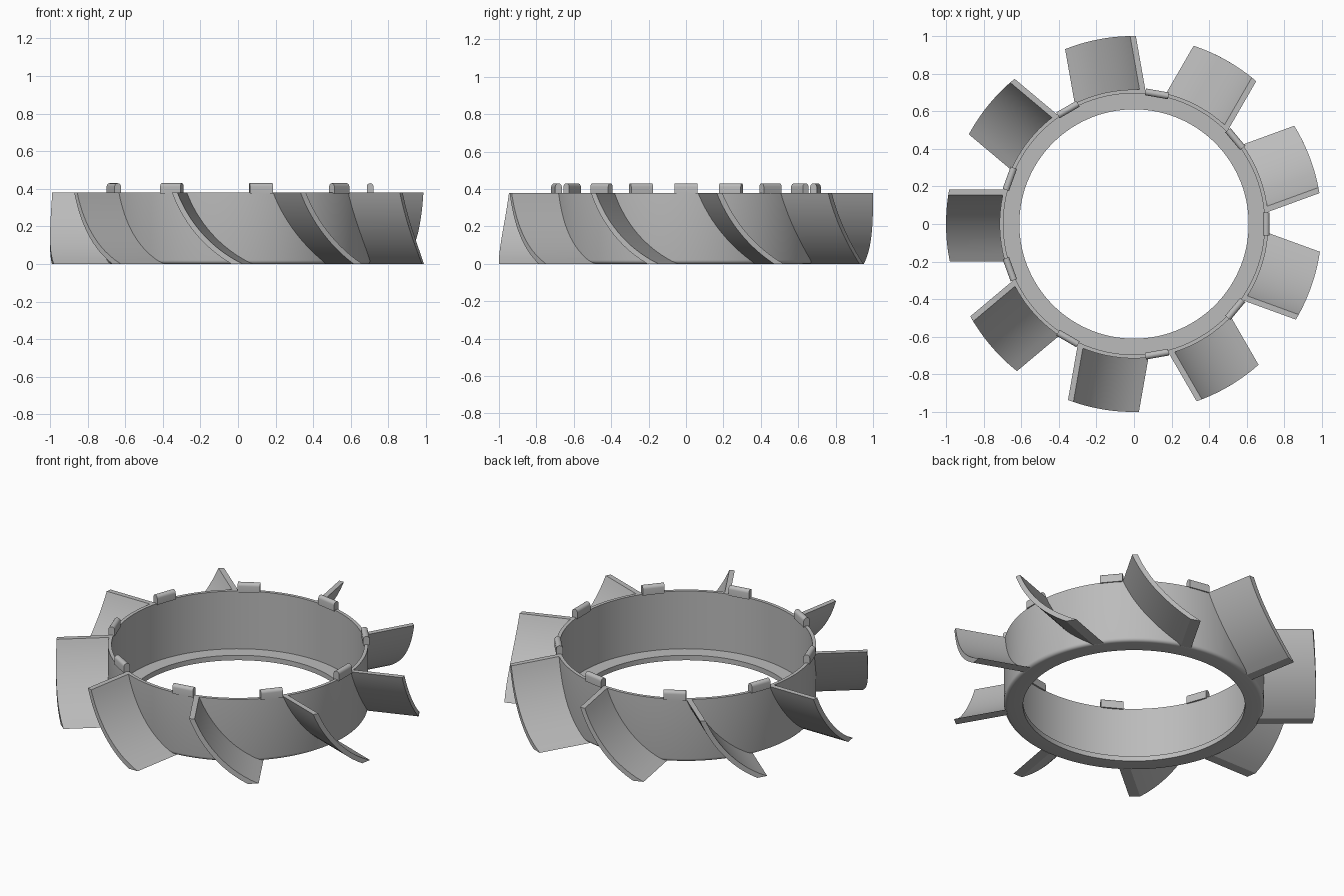
import bpy, bmesh, math
from mathutils import Matrix

cube = bpy.data.objects.get("Cube")
if cube:
    bpy.data.objects.remove(cube, do_unlink=True)

COUNT = 9        # blades and tabs
HEIGHT = 0.38

metal = bpy.data.materials.new("plain grey")
metal.use_nodes = True
grey = (0.5, 0.5, 0.5, 1)
metal.diffuse_color = grey
metal.node_tree.nodes["Principled BSDF"].inputs["Base Color"].default_value = grey


def finish(name, bm, angle=0.0):
    """Turn a bmesh into a smooth-shaded object turned about z."""
    bmesh.ops.recalc_face_normals(bm, faces=bm.faces)
    bm.transform(Matrix.Rotation(angle, 4, 'Z'))
    mesh = bpy.data.meshes.new(name)
    bm.to_mesh(mesh)
    bm.free()
    mesh.materials.append(metal)
    obj = bpy.data.objects.new(name, mesh)
    bpy.context.collection.objects.link(obj)
    bpy.ops.object.select_all(action='DESELECT')
    obj.select_set(True)
    bpy.context.view_layer.objects.active = obj
    bpy.ops.object.shade_smooth_by_angle(angle=math.radians(30))


def bridge(bm, loops, close_loops=False):
    """Skin a list of matching closed point loops."""
    rows = [[bm.verts.new(p) for p in loop] for loop in loops]
    n = len(rows[0])
    pairs = list(zip(rows, rows[1:]))
    if close_loops:
        pairs.append((rows[-1], rows[0]))
    for a, b in pairs:
        for i in range(n):
            j = (i + 1) % n
            bm.faces.new((a[i], a[j], b[j], b[i]))
    if not close_loops:
        bm.faces.new(rows[0])
        bm.faces.new(rows[-1])


# Hub ring: thin wall, inner ledge at the base, rounded lower outer edge
outer, inner, lip, fillet = 0.715, 0.695, 0.61, 0.02
profile = [(lip, 0), (lip, 0.03), (inner, 0.03), (inner, HEIGHT), (outer, HEIGHT)]
for k in range(5):
    a = k / 4 * math.pi / 2
    profile.append((outer - fillet + fillet * math.cos(a), fillet - fillet * math.sin(a)))
bm = bmesh.new()
SEG = 120
rings = []
for s in range(SEG):
    a = 2 * math.pi * s / SEG
    rings.append([(r * math.cos(a), r * math.sin(a), z) for r, z in profile])
bridge(bm, rings, close_loops=True)
finish("hub_ring", bm)

# Blade section: band between two concentric arcs, cut flat at top and bottom
CT, CZ, RADIUS, HALF = 0.521, 0.652, 0.741, 0.014
STEPS = 16


def arc(radius):
    zs = [HEIGHT * i / STEPS for i in range(STEPS + 1)]
    return [(CT - math.sqrt(radius ** 2 - (z - CZ) ** 2), z) for z in zs]


section = arc(RADIUS + HALF) + arc(RADIUS - HALF)[::-1]


def wrapped(radius):
    """The blade section projected outward onto a cylinder."""
    return [(math.sqrt(radius ** 2 - t ** 2), t, z) for t, z in section]


# Tab section: upright slab with a round top
TAB_R, TAB_W, TAB_LEN = 0.703, 0.018, 0.124
tab = [(TAB_R - TAB_W, 0.375), (TAB_R + TAB_W, 0.375)]
for k in range(9):
    a = math.pi * k / 8
    tab.append((TAB_R + TAB_W * math.cos(a), 0.412 + TAB_W * math.sin(a)))

for i in range(COUNT):
    step = 2 * math.pi / COUNT
    bm = bmesh.new()
    bridge(bm, [wrapped(0.703), wrapped(1.0)])
    finish(f"blade_{i + 1}", bm, (i + 0.5) * step)

    bm = bmesh.new()
    bridge(bm, [[(x, y, z) for x, z in tab] for y in (-TAB_LEN / 2, TAB_LEN / 2)])
    finish(f"locking_tab_{i + 1}", bm, i * step)
